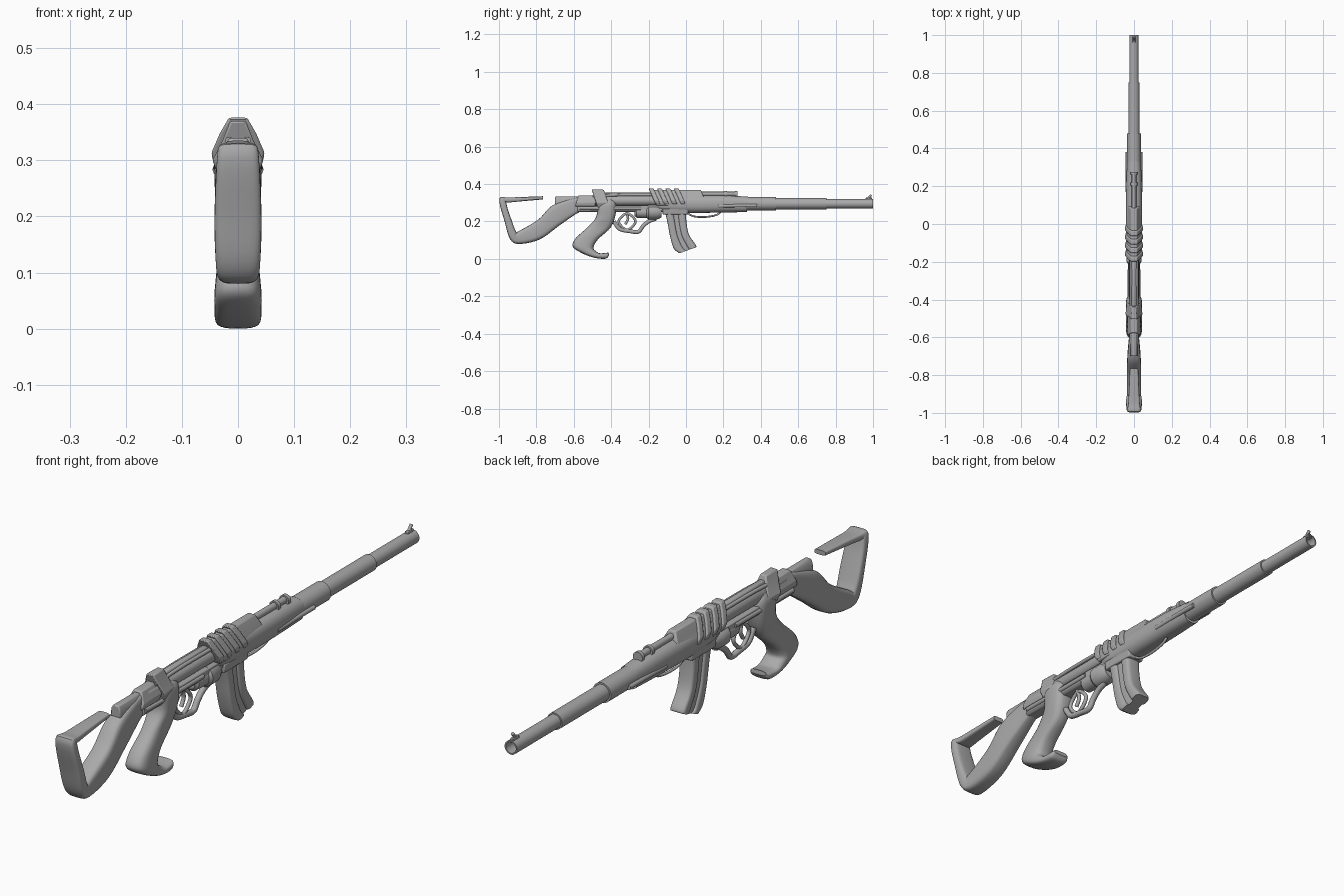
import bpy
import bmesh
from math import sin, cos, pi, radians, copysign
from mathutils import Vector

old_cube = bpy.data.objects.get("Cube")
if old_cube:
    bpy.data.objects.remove(old_cube, do_unlink=True)

gunmetal = bpy.data.materials.new("matte_grey")
gunmetal.use_nodes = True
GREY = (0.4, 0.4, 0.4, 1)
gunmetal.diffuse_color = GREY
gunmetal.node_tree.nodes["Principled BSDF"].inputs["Base Color"].default_value = GREY


def smooth_points(points, steps=5, closed=False):
    """Catmull-Rom interpolation of tuples of any length."""
    pts = [Vector(p) for p in points]
    count = len(pts)
    result = []
    for i in range(count if closed else count - 1):
        if closed:
            a, b, c, d = (pts[(i + k) % count] for k in (-1, 0, 1, 2))
        else:
            a, b = pts[max(i - 1, 0)], pts[i]
            c, d = pts[i + 1], pts[min(i + 2, count - 1)]
        for s in range(steps):
            t = s / steps
            result.append(b + (c - a) * (t / 2) + (a * 2 - b * 5 + c * 4 - d) * (t * t / 2)
                          + (b * 3 - a - c * 3 + d) * (t * t * t / 2))
    if not closed:
        result.append(pts[-1])
    return result


def skin(name, rings, bevel=0.0, angle=35):
    """Join closed rings of points into a capped solid."""
    bm = bmesh.new()
    loops = [[bm.verts.new(p) for p in ring] for ring in rings]
    size = len(loops[0])
    for lower, upper in zip(loops, loops[1:]):
        for i in range(size):
            j = (i + 1) % size
            bm.faces.new((lower[i], lower[j], upper[j], upper[i]))
    bm.faces.new(loops[0][::-1])
    bm.faces.new(loops[-1])
    bmesh.ops.recalc_face_normals(bm, faces=bm.faces)
    mesh = bpy.data.meshes.new(name)
    bm.to_mesh(mesh)
    bm.free()
    mesh.materials.append(gunmetal)
    mesh.shade_smooth()
    mesh.set_sharp_from_angle(angle=radians(angle))
    obj = bpy.data.objects.new(name, mesh)
    bpy.context.collection.objects.link(obj)
    if bevel:
        mod = obj.modifiers.new("soft_edges", "BEVEL")
        mod.width = bevel
        mod.segments = 2
    return obj


def rail_loft(name, stations, power=3.0, sides=24, steps=5):
    """Sweep a rounded section between two side rails: ya, za, yb, zb, half width."""
    def soft(v):
        return copysign(abs(v) ** (2 / power), v)
    rings = []
    for ya, za, yb, zb, half in smooth_points(stations, steps):
        ring = []
        for i in range(sides):
            t = 2 * pi * i / sides
            m = (1 + soft(cos(t))) / 2
            ring.append((half * soft(sin(t)), ya + (yb - ya) * m, za + (zb - za) * m))
        rings.append(ring)
    return skin(name, rings)


def turned(name, profile, z, x=0.0, sides=24):
    """Turn a (y, radius) profile around a lengthwise axis."""
    return skin(name, [[(x + r * cos(2 * pi * i / sides), y, z + r * sin(2 * pi * i / sides))
                        for i in range(sides)] for y, r in profile])


def prism(name, half_section, ends, shear=0.0, bevel=0.004, grow=1.0, front=1.0):
    """Extrude a mirrored (x, z) section lengthwise, leaning it by shear."""
    section = half_section + [(-x, z) for x, z in reversed(half_section)]
    top = max(z for x, z in section)
    rings = []
    for y, scale in zip(ends, (1.0, front)):
        rings.append([(x * grow * scale, y + shear * (z - top), z + (grow - 1) * 0.1)
                      for x, z in section])
    return skin(name, rings, bevel)


def rod(name, points, radius, closed=False, x=0.0):
    """Bend a round wire through (y, z) points."""
    curve = bpy.data.curves.new(name, "CURVE")
    curve.dimensions = "3D"
    curve.bevel_depth = radius
    curve.bevel_resolution = 3
    curve.use_fill_caps = True
    path = smooth_points(points, 6, closed)
    spline = curve.splines.new("POLY")
    spline.points.add(len(path) - 1)
    for point, (y, z) in zip(spline.points, path):
        point.co = (x, y, z, 1)
    spline.use_cyclic_u = closed
    curve.materials.append(gunmetal)
    obj = bpy.data.objects.new(name, curve)
    bpy.context.collection.objects.link(obj)
    return obj


# Stepped barrel with a hollow muzzle
AXIS = 0.295
turned("barrel", [(0.2, 0.036), (0.48, 0.036), (0.48, 0.030), (0.75, 0.030), (0.75, 0.025),
                  (1, 0.025), (1, 0.020), (0.9, 0.020)], AXIS, sides=32)
rod("front_sight", [(0.97, 0.318), (0.98, 0.33), (0.99, 0.342)], 0.006)
prism("sight_base", [(0.008, 0.31), (0.006, 0.327)], (0.96, 0.995), bevel=0.002)

# Skeleton shoulder stock
rail_loft("stock", [
    (-0.765, 0.335, -0.765, 0.318, 0.022),
    (-0.94, 0.328, -0.94, 0.302, 0.03),
    (-0.998, 0.32, -0.96, 0.295, 0.037),
    (-0.97, 0.2, -0.93, 0.2, 0.042),
    (-0.94, 0.105, -0.908, 0.145, 0.04),
    (-0.89, 0.08, -0.895, 0.148, 0.037),
    (-0.78, 0.105, -0.79, 0.21, 0.037),
    (-0.675, 0.18, -0.715, 0.285, 0.035),
    (-0.57, 0.25, -0.6, 0.325, 0.025),
    (-0.5, 0.27, -0.52, 0.335, 0.022)], power=4)
prism("stock_comb", [(0.02, 0.29), (0.018, 0.32), (0.01, 0.333)], (-0.7, -0.54))

# Pistol grip with a hooked heel
rail_loft("pistol_grip", [
    (-0.44, 0.33, -0.41, 0.33, 0.015),
    (-0.475, 0.29, -0.375, 0.3, 0.04),
    (-0.48, 0.225, -0.378, 0.23, 0.04),
    (-0.525, 0.17, -0.405, 0.165, 0.034),
    (-0.59, 0.11, -0.47, 0.105, 0.038),
    (-0.605, 0.065, -0.495, 0.06, 0.042),
    (-0.555, 0.03, -0.48, 0.04, 0.042),
    (-0.49, 0.006, -0.46, 0.03, 0.041),
    (-0.43, 0.001, -0.42, 0.033, 0.037),
    (-0.412, 0.02, -0.414, 0.036, 0.03)])

# Receiver: lower frame, bolt tube and top rail
prism("lower_frame", [(0.018, 0.25), (0.028, 0.258), (0.028, 0.285)], (-0.58, -0.1))
turned("bolt_tube", [(-0.56, 0.02), (-0.54, 0.027), (-0.1, 0.027)], 0.312)
prism("top_rail", [(0.014, 0.32), (0.012, 0.35), (0.006, 0.354)], (-0.46, -0.16))
for side, label in ((1, "left"), (-1, "right")):
    rod(label + "_guide_rod", [(-0.5, 0.335), (-0.35, 0.342), (-0.18, 0.342)], 0.007, x=side * 0.016)
    rod(label + "_fore_end_strip", [(0.17, 0.282), (0.28, 0.285), (0.38, 0.285)], 0.009, x=side * 0.036)
    rod(label + "_frame_strip", [(-0.57, 0.272), (-0.4, 0.27), (-0.24, 0.27)], 0.009, x=side * 0.026)

# Faceted rear cover
WEDGE = [(0.034, 0.27), (0.046, 0.3), (0.028, 0.335), (0.014, 0.37)]
prism("rear_cover", WEDGE, (-0.505, -0.44), shear=-0.35, front=0.85)
prism("rear_cover_ramp", [(0.03, 0.28), (0.034, 0.3), (0.016, 0.34)], (-0.575, -0.47), shear=0.3)

# Rounded fore-end and the faceted cover above it
rail_loft("fore_end", [
    (-0.15, 0.265, -0.15, 0.32, 0.03),
    (-0.1, 0.25, -0.1, 0.335, 0.039),
    (0.05, 0.246, 0.05, 0.34, 0.043),
    (0.2, 0.248, 0.2, 0.34, 0.042),
    (0.31, 0.25, 0.32, 0.333, 0.037),
    (0.325, 0.25, 0.325, 0.333, 0.036)], power=2.4)
HOOD = [(0.04, 0.285), (0.044, 0.305), (0.03, 0.34), (0.015, 0.368)]
prism("top_cover", HOOD, (-0.19, 0.08), shear=-0.4, front=0.92)
for i in range(4):
    y = -0.2 + 0.045 * i
    prism("cover_ridge_%d" % (i + 1), HOOD, (y, y + 0.026), shear=-0.45, grow=1.08)

# Small tube on top with two collars
turned("top_tube", [(0.05, 0.012), (0.275, 0.012), (0.275, 0.007), (0.26, 0.007)], 0.347)
for i, y in enumerate((0.205, 0.262)):
    turned("tube_collar_%d" % (i + 1), [(y, 0.013), (y, 0.019), (y + 0.014, 0.019), (y + 0.014, 0.013)], 0.345)

# Curved magazine: core with thicker front and rear spines
MAGAZINE = [(-0.118, 0.275, 0.0, 0.275), (-0.1, 0.2, 0.002, 0.2), (-0.085, 0.12, 0.016, 0.13),
            (-0.065, 0.055, 0.052, 0.075), (-0.035, 0.03, 0.054, 0.062)]


def magazine_slice(name, start, stop, half):
    stations = []
    for ya, za, yb, zb in MAGAZINE:
        a, b = Vector((ya, za)), Vector((yb, zb))
        stations.append((*a.lerp(b, start), *a.lerp(b, stop), half))
    rail_loft(name, stations, power=4)


magazine_slice("magazine_core", 0.05, 0.95, 0.022)
magazine_slice("magazine_rear_spine", 0, 0.4, 0.03)
magazine_slice("magazine_front_spine", 0.6, 1, 0.03)
prism("magazine_well", [(0.032, 0.238), (0.036, 0.27)], (-0.125, 0.012))

# Breech drum, trigger, trigger guard and sling wire
turned("breech_drum", [(-0.275, 0.02), (-0.265, 0.03), (-0.21, 0.032), (-0.2, 0.04),
                       (-0.155, 0.04), (-0.13, 0.028)], 0.25)
rod("trigger_lever", [(-0.385, 0.2), (-0.355, 0.16), (-0.3, 0.148), (-0.255, 0.145),
                      (-0.23, 0.175), (-0.2, 0.2), (-0.16, 0.215)], 0.011)
rod("trigger_ring", [(-0.36, 0.2), (-0.315, 0.155), (-0.27, 0.2), (-0.315, 0.243)], 0.007, closed=True)
rod("trigger", [(-0.32, 0.25), (-0.31, 0.215), (-0.325, 0.185)], 0.007)
rod("sling_wire", [(0.0, 0.25), (0.04, 0.228), (0.1, 0.224), (0.16, 0.234), (0.19, 0.255)], 0.005)
